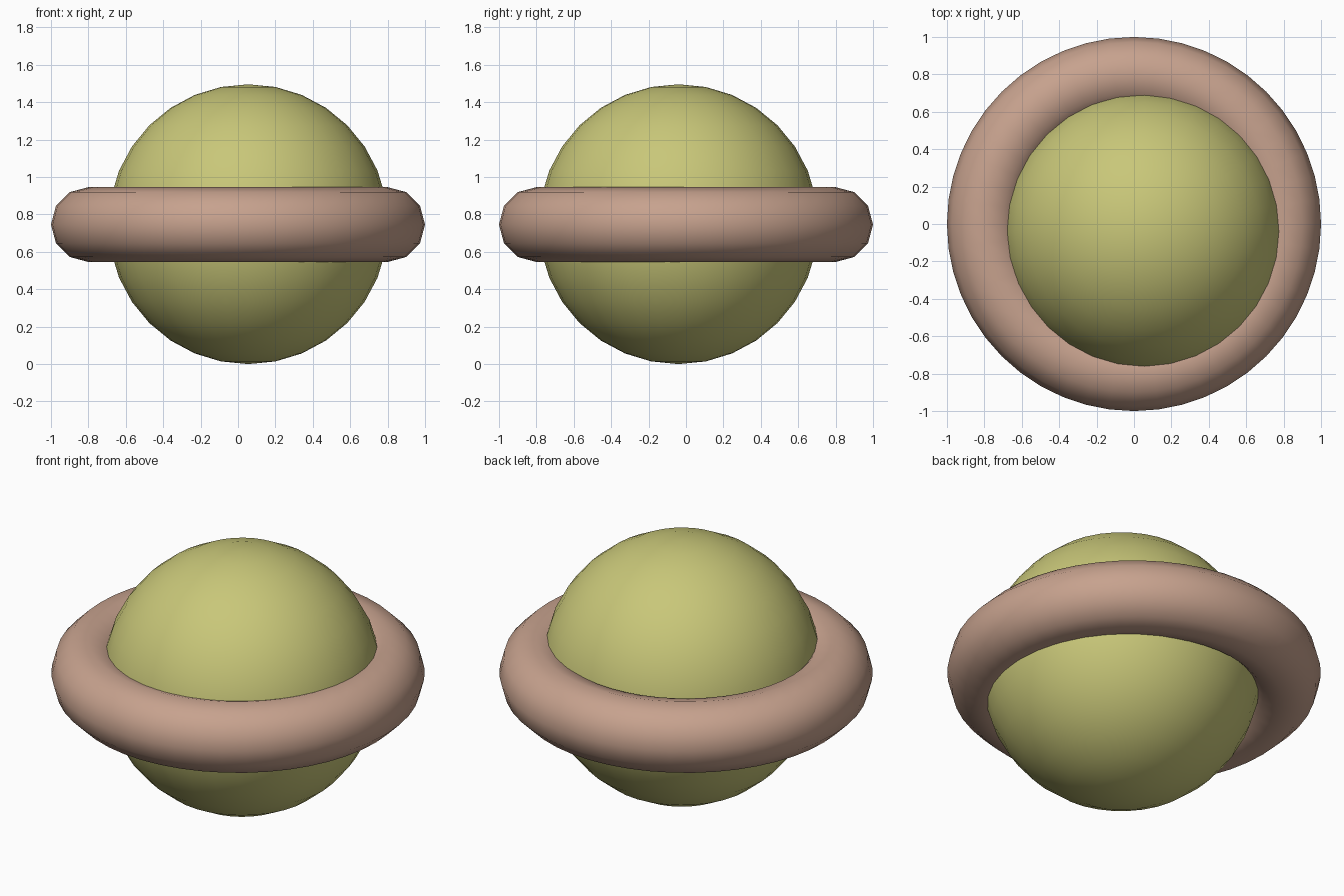
import bpy

if "Cube" in bpy.data.objects:
    bpy.data.objects.remove(bpy.data.objects["Cube"])


def finish(name, color):
    obj = bpy.context.object
    obj.name = name
    mat = bpy.data.materials.new(name + "_material")
    mat.diffuse_color = (*color, 1)
    mat.use_nodes = True
    mat.node_tree.nodes["Principled BSDF"].inputs["Base Color"].default_value = mat.diffuse_color
    obj.data.materials.append(mat)
    bpy.ops.object.shade_smooth()
    return obj


# Round body, slightly off-centre within the ring
bpy.ops.mesh.primitive_uv_sphere_add(segments=32, ring_count=16, radius=0.748,
                                     location=(0.055, -0.04, 0.748))
finish("planet_ball", (0.58, 0.57, 0.19))

# Thick ring around the equator
bpy.ops.mesh.primitive_torus_add(major_segments=48, minor_segments=12,
                                 major_radius=0.8, minor_radius=0.2,
                                 location=(0, 0, 0.746))
finish("planet_ring", (0.57, 0.36, 0.27))
